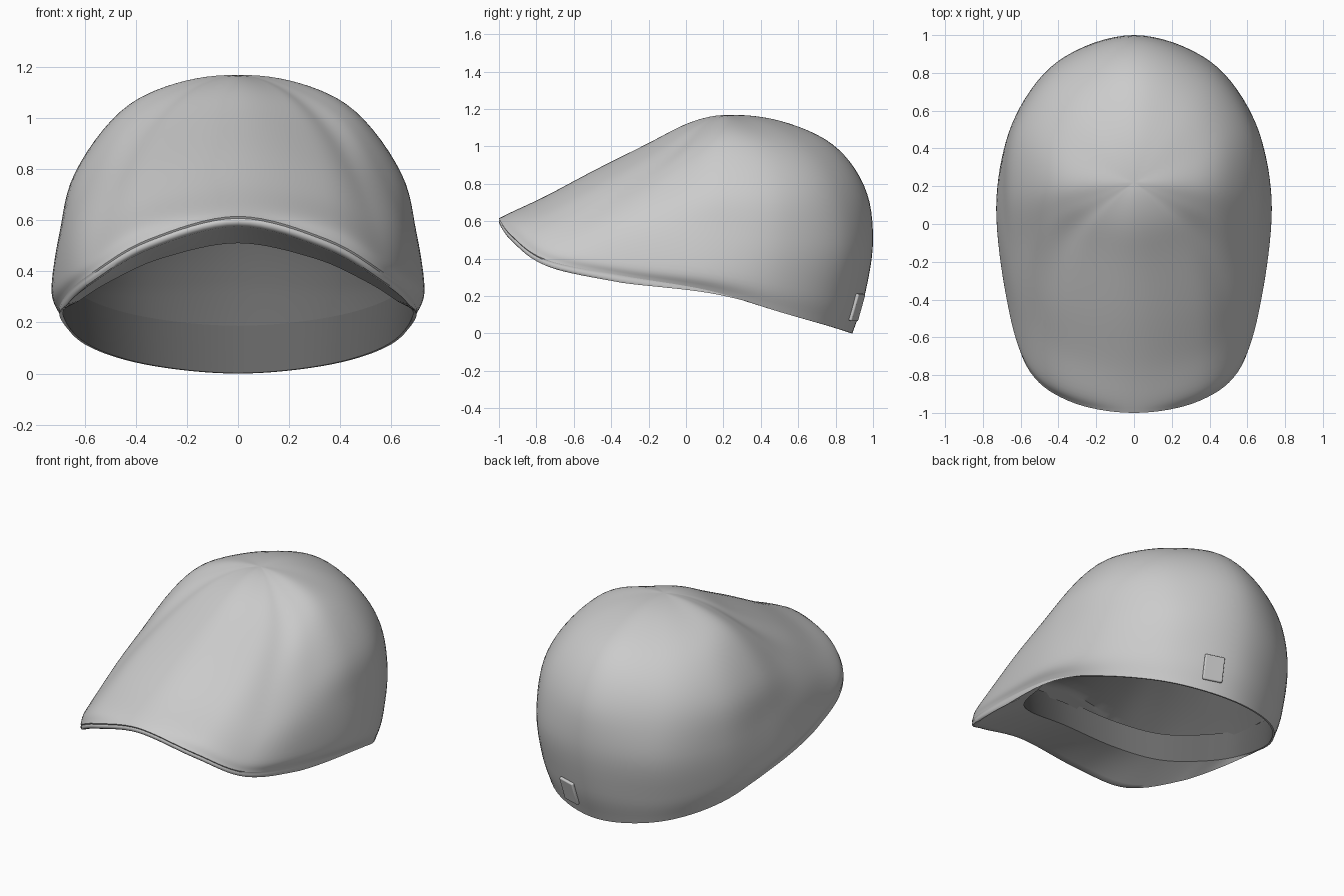
import bpy, bmesh
from mathutils import Vector as V

if "Cube" in bpy.data.objects:
    bpy.data.objects.remove(bpy.data.objects["Cube"])

# Half-cap meridians from front centre round to back centre, rim to crown
HALF = [
    [(0, -1, .615), (0, -.93, .65), (0, -.75, .735), (0, -.48, .88), (0, -.2, 1.02), (0, .02, 1.13)],
    [(.35, -.935, .525), (.36, -.87, .585), (.345, -.68, .68), (.32, -.425, .825), (.25, -.145, .985), (.14, .05, 1.115)],
    [(.57, -.75, .395), (.575, -.7, .455), (.54, -.535, .59), (.475, -.315, .765), (.36, -.065, .96), (.19, .085, 1.11)],
    [(.67, -.35, .31), (.685, -.33, .38), (.652, -.25, .57), (.57, -.11, .77), (.425, .045, .995), (.21, .14, 1.125)],
    [(.695, .12, .23), (.728, .14, .32), (.698, .16, .55), (.638, .18, .785), (.46, .21, 1.03), (.24, .22, 1.138)],
    [(.6, .5, .115), (.635, .52, .25), (.642, .535, .5), (.6, .515, .77), (.45, .445, 1.0), (.23, .34, 1.128)],
    [(.36, .78, .035), (.39, .82, .2), (.405, .86, .48), (.385, .8, .78), (.295, .665, .995), (.15, .45, 1.13)],
    [(0, .89, 0), (0, .955, .2), (0, 1, .5), (0, .955, .79), (0, .79, 1.015), (0, .5, 1.14)],
]
APEX = V((0, .22, 1.17))
# Front half of the head opening, at the same meridians
OPEN = [(0, -.62, .51), (.3, -.55, .45), (.5, -.38, .36), (.62, -.13, .285)]
STEPS = 8


def mirror(half):
    pts = [V(p) for p in half]
    return pts + [V((-p.x, p.y, p.z)) for p in pts[-2:0:-1]]


def spline(a, b, c, d, t):
    return .5 * (2 * b + (c - a) * t + (2 * a - 5 * b + 4 * c - d) * t * t
                 + (3 * b - a - 3 * c + d) * t ** 3)


def around(loop, u):
    i, n = int(u // 1), len(loop)
    return spline(*[loop[(i + k) % n] for k in (-1, 0, 1, 2)], u - i)


ROWS = [mirror([m[r] for m in HALF]) for r in range(6)]


def surface(u, v):
    col = [around(row, u) for row in ROWS]
    top = col[-1]
    over = V((2 * APEX.x - top.x, 2 * APEX.y - top.y, top.z))
    col = [2 * col[0] - col[1]] + col + [APEX, over]
    i = min(int(v), 5)
    return spline(*col[i:i + 4], v - i)


def finish(name, bm, bevel=0, material=None):
    me = bpy.data.meshes.new(name)
    bm.to_mesh(me)
    bm.free()
    ob = bpy.data.objects.new(name, me)
    bpy.context.collection.objects.link(ob)
    if material:
        me.materials.append(material)
    if bevel:
        mod = ob.modifiers.new("rounded_edges", 'BEVEL')
        mod.width, mod.segments = bevel, 3
    bpy.ops.object.select_all(action='DESELECT')
    bpy.context.view_layer.objects.active = ob
    ob.select_set(True)
    bpy.ops.object.shade_smooth_by_angle(angle=.8)
    return ob


def loft(name, rings, material=None):
    bm = bmesh.new()
    vs = [[bm.verts.new(p) for p in ring] for ring in rings]
    n = len(rings[0])
    for a, b in zip(vs, vs[1:]):
        for i in range(n):
            k = (i + 1) % n
            bm.faces.new((a[i], a[k], b[k], b[i]))
    bmesh.ops.remove_doubles(bm, verts=bm.verts, dist=1e-5)
    return finish(name, bm, 0, material)


def relax_top(ob, iterations):
    group = ob.vertex_groups.new(name="relax")
    for w in ob.data.vertices:
        group.add([w.index], max(0, min(1, (w.co.z - .7) * 4)), 'REPLACE')
    mod = ob.modifiers.new("relax", 'SMOOTH')
    mod.factor, mod.iterations, mod.vertex_group = .5, iterations, "relax"


dark = bpy.data.materials.new("dark_lining")
dark.diffuse_color = (.14, .14, .14, 1)
dark.use_nodes = True
dark.node_tree.nodes["Principled BSDF"].inputs["Base Color"].default_value = dark.diffuse_color
us = [i / STEPS for i in range(14 * STEPS)]

# Cloth crown, running down to the brim edge, relaxed towards the top
relax_top(loft("crown", [[surface(u, j / 6) for u in us] for j in range(37)]), 12)

# Visor: rounded lip with a seam groove, then the underside in to the opening
opening = mirror(OPEN + [(p[0][0] * .985, (p[0][1] - .1) * .985 + .1, p[0][2] + .002) for p in HALF[4:]])


def rim_point(u, drop, inset):
    fade = max(0, min(1, (4.5 - min(u, 14 - u)) / 1.5))
    p = surface(u, 0)
    z = p.z - drop * fade
    p = p.lerp(around(opening, u), inset * fade)
    return V((p.x, p.y, z))


visor = [[surface(u, 0) for u in us]]
for drop, inset in [(.008, .012), (.014, 0), (.024, 0), (.034, .015), (.04, .05)]:
    visor.append([rim_point(u, drop, inset) for u in us])
for k in range(1, 9):
    visor.append([rim_point(u, .04, .05).lerp(around(opening, u), k / 8) for u in us])
loft("visor", visor[::-1])

# Sweatband standing inside the head opening
band = []
for k in range(7):
    t = k / 6
    g = 1 + .03 * t
    ring = [around(opening, u) for u in us]
    band.append([V((p.x * g, .12 + (p.y - .12) * g, p.z + .185 * t)) for p in ring])
loft("sweatband", [ring[::-1] for ring in band], dark)

# Lining: the crown's inner face, closed off ahead of the head by a front wall
lining = [band[-1]]
for j in range(28):
    ring = []
    for u in us:
        p = surface(u, 1.4 + 4.6 * j / 27)
        ring.append(V((p.x * .97, max(-.63, .15 + (p.y - .15) * .97), .2 + (p.z - .2) * .97)))
    lining.append(ring)
relax_top(loft("lining", [ring[::-1] for ring in lining], dark), 12)

# Small blank tab on the back right
u, v = 6.57, .74
pos = surface(u, v)
side = (surface(u + .02, v) - surface(u - .02, v)).normalized()
up = surface(u, v + .05) - surface(u, v - .05)
up = (up - side * up.dot(side)).normalized()
out = side.cross(up)
bm = bmesh.new()
bmesh.ops.create_cube(bm, size=1)
for w in bm.verts:
    c = w.co.copy()
    w.co = pos + side * c.x * .12 + up * c.y * .15 + out * (c.z * .02 + .004)
finish("back_tab", bm, .007)
